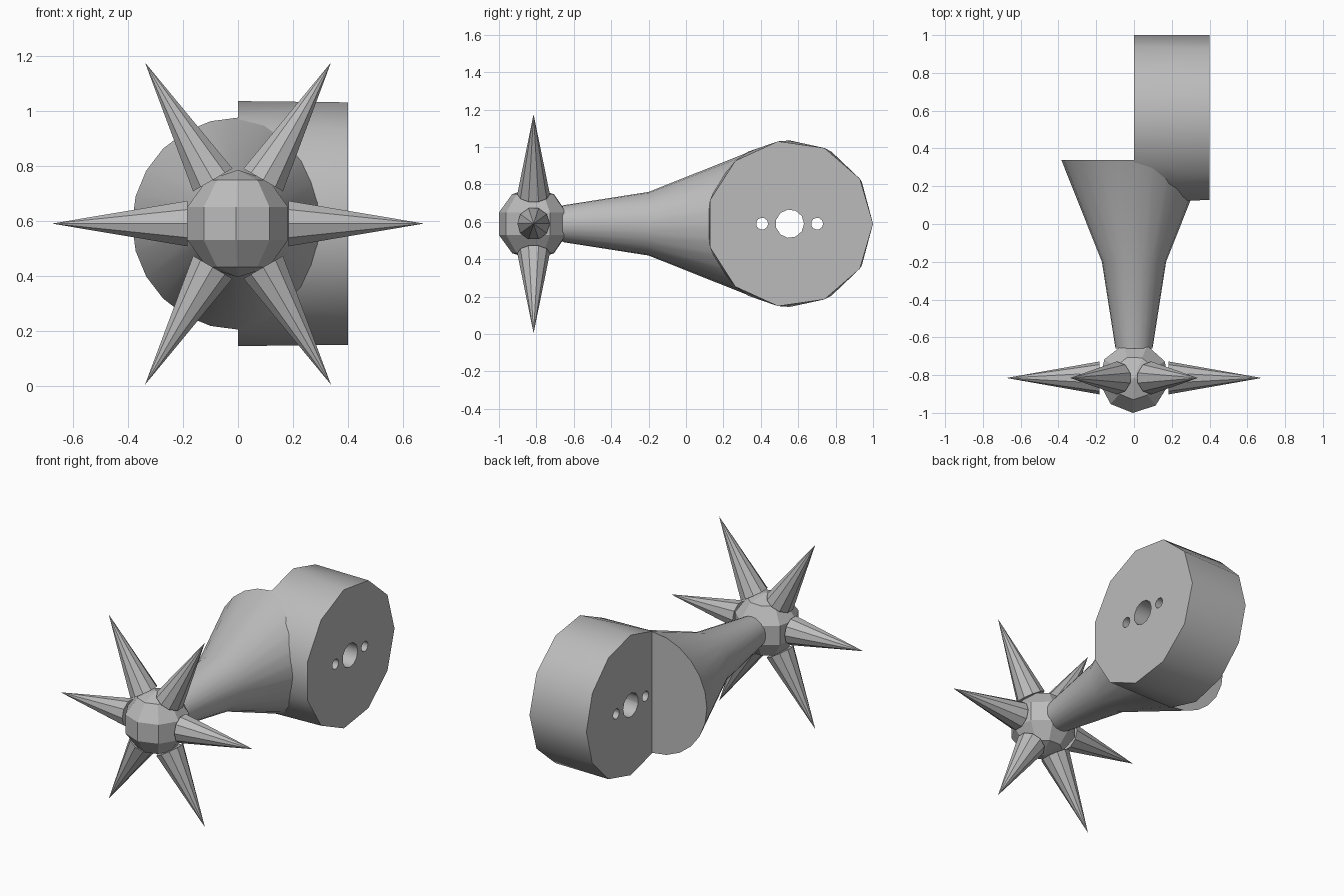
import bpy, bmesh
from math import sin, cos, pi, radians
from mathutils import Matrix, Vector

default = bpy.data.objects.get("Cube")
if default:
    bpy.data.objects.remove(default, do_unlink=True)

AXIS_Z = 0.59                            # height of the shared centre line
HEAD = Vector((0, -0.815, AXIS_Z))       # centre of the spiked ball
DRUM = Vector((0, 0.555, AXIS_Z))        # centre of the drum's inner face
DRUM_RADIUS, DRUM_WIDTH = 0.445, 0.4

grey = bpy.data.materials.new("plain grey")
grey.use_nodes = True
grey.diffuse_color = (0.5, 0.5, 0.5, 1)
grey.node_tree.nodes["Principled BSDF"].inputs["Base Color"].default_value = grey.diffuse_color


def finish(bm, name, smooth_angle=0):
    bmesh.ops.recalc_face_normals(bm, faces=bm.faces)
    mesh = bpy.data.meshes.new(name)
    bm.to_mesh(mesh)
    bm.free()
    mesh.materials.append(grey)
    obj = bpy.data.objects.new(name, mesh)
    bpy.context.collection.objects.link(obj)
    if smooth_angle:
        smooth(obj, smooth_angle)
    return obj


def activate(obj):
    bpy.ops.object.select_all(action='DESELECT')
    obj.select_set(True)
    bpy.context.view_layer.objects.active = obj


def smooth(obj, angle):
    activate(obj)
    bpy.ops.object.shade_smooth_by_angle(angle=radians(angle))


# Spiked ball: a coarse globe with a flat band round its middle
bm = bmesh.new()
bmesh.ops.create_uvsphere(bm, u_segments=9, v_segments=5, radius=0.195,
                          matrix=Matrix.Translation(HEAD) @ Matrix.Rotation(radians(-102), 4, 'Z'))
finish(bm, "spike_ball")

# Six spikes in a ring facing the front
SPIKE_BASE, SPIKE_TIP = 0.183, 0.676
for i in range(6):
    bm = bmesh.new()
    turn = Matrix.Rotation(radians(90 + 60 * i), 4, 'Y')
    lift = Matrix.Translation((0, 0, (SPIKE_BASE + SPIKE_TIP) / 2))
    bmesh.ops.create_cone(bm, cap_ends=True, segments=10, radius1=0.087, radius2=0,
                          depth=SPIKE_TIP - SPIKE_BASE,
                          matrix=Matrix.Translation(HEAD) @ turn @ lift)
    finish(bm, f"spike_{i + 1}")

# Neck: a round stem flaring towards the drum, given as (y, radius)
bm = bmesh.new()
SIDES = 24
rings = []
for y, r in [(-0.66, 0.098), (-0.2, 0.17), (0.34, 0.385)]:
    rings.append([bm.verts.new((r * cos(2 * pi * k / SIDES), y, AXIS_Z + r * sin(2 * pi * k / SIDES)))
                  for k in range(SIDES)])
for a, b in zip(rings, rings[1:]):
    for k in range(SIDES):
        n = (k + 1) % SIDES
        bm.faces.new((a[k], a[n], b[n], b[k]))
bm.faces.new(rings[0])
bm.faces.new(rings[-1])
finish(bm, "flared_neck", 35)

# Drum: a hull between two faceted ends of different side counts
bm = bmesh.new()
for x, sides in [(0, 12), (DRUM_WIDTH, 11)]:
    for k in range(sides):
        a = 2 * pi * k / sides
        bm.verts.new(DRUM + Vector((x, DRUM_RADIUS * cos(a), DRUM_RADIUS * sin(a))))
bmesh.ops.convex_hull(bm, input=bm.verts)
bmesh.ops.dissolve_limit(bm, angle_limit=0.01, verts=bm.verts, edges=bm.edges)
drum = finish(bm, "drum")

# Three holes through the drum
bm = bmesh.new()
for offset, radius in [(-0.148, 0.032), (0, 0.076), (0.146, 0.032)]:
    place = Matrix.Translation(DRUM + Vector((DRUM_WIDTH / 2, offset, 0)))
    bmesh.ops.create_cone(bm, cap_ends=True, segments=11, radius1=radius, radius2=radius,
                          depth=DRUM_WIDTH * 2, matrix=place @ Matrix.Rotation(pi / 2, 4, 'Y'))
cutter = finish(bm, "hole_cutter")
cutter.hide_render = True
cut = drum.modifiers.new("holes", 'BOOLEAN')
cut.operation = 'DIFFERENCE'
cut.solver = 'EXACT'
cut.object = cutter
activate(drum)
bpy.ops.object.modifier_apply(modifier=cut.name)
bpy.data.objects.remove(cutter, do_unlink=True)
smooth(drum, 35)
